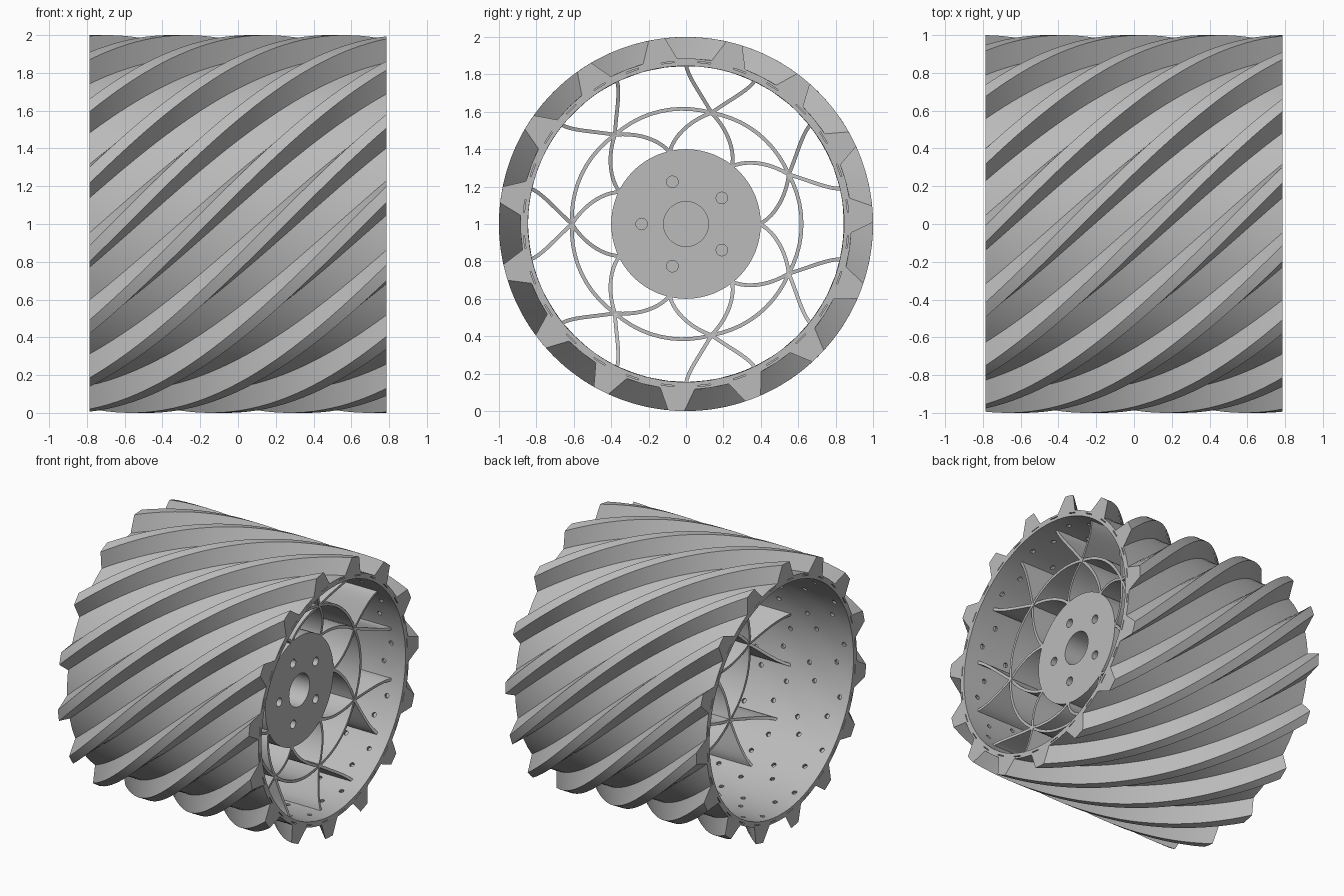
import bpy, bmesh
from math import sin, cos, pi, radians
from mathutils import Matrix, Vector

cube = bpy.data.objects.get("Cube")
if cube:
    bpy.data.objects.remove(cube)

HALF = pi / 4            # half the drum width
TEETH, SPOKES, BOLTS = 15, 7, 5
HUB_R, NODE_R, RIM_R, BASE_R, TIP_R = 0.4, 0.61, 0.845, 0.885, 1.0
FRONT_X, BACK_X = 0.505, 0.02

grey = bpy.data.materials.new("plain grey")
grey.use_nodes = True
grey.diffuse_color = (0.5, 0.5, 0.5, 1)
grey.node_tree.nodes["Principled BSDF"].inputs["Base Color"].default_value = (0.5, 0.5, 0.5, 1)


def polar(x, r, a):
    """Point at radius r and angle a around the axle."""
    return Vector((x, r * cos(a), 1 + r * sin(a)))


def make(name, bm):
    bmesh.ops.recalc_face_normals(bm, faces=bm.faces)
    mesh = bpy.data.meshes.new(name)
    bm.to_mesh(mesh)
    bm.free()
    mesh.materials.append(grey)
    obj = bpy.data.objects.new(name, mesh)
    bpy.context.collection.objects.link(obj)
    return obj


def smooth(obj):
    bpy.ops.object.select_all(action="DESELECT")
    obj.select_set(True)
    bpy.context.view_layer.objects.active = obj
    bpy.ops.object.shade_smooth_by_angle(angle=radians(30))


def cylinder(bm, centre, axis, radius, depth, sides):
    turn = Vector(axis).to_track_quat("Z", "Y").to_matrix().to_4x4()
    bmesh.ops.create_cone(bm, cap_ends=True, segments=sides, radius1=radius, radius2=radius,
                          depth=depth, matrix=Matrix.Translation(centre) @ turn)


def carve(obj, cutter):
    """Subtract the cutter, keep the result and drop the cutter."""
    cutter.hide_render = True
    mod = obj.modifiers.new("holes", "BOOLEAN")
    mod.operation, mod.solver, mod.object = "DIFFERENCE", "EXACT", cutter
    graph = bpy.context.evaluated_depsgraph_get()
    result = bpy.data.meshes.new_from_object(obj.evaluated_get(graph))
    obj.modifiers.clear()
    obj.data = result
    bpy.data.objects.remove(cutter)


# Drum: toothed section swept along a quarter-turn helix
section = []
for i in range(TEETH):
    for deg, r in ((-6, BASE_R), (-2.5, TIP_R), (0, TIP_R), (2.5, TIP_R), (6, BASE_R), (12, BASE_R)):
        section.append((radians(3 + i * 360 / TEETH + deg), r))
bm = bmesh.new()
STEPS = 32
outer, inner = [], []
for s in range(STEPS + 1):
    x = -HALF + 2 * HALF * s / STEPS
    twist = HALF - x
    outer.append([bm.verts.new(polar(x, r, a + twist)) for a, r in section])
    inner.append([bm.verts.new(polar(x, RIM_R, a + twist)) for a, r in section])
n = len(section)
for j in range(n):
    k = (j + 1) % n
    for ring in (outer, inner):
        for s in range(STEPS):
            bm.faces.new((ring[s][j], ring[s][k], ring[s + 1][k], ring[s + 1][j]))
    for s in (0, STEPS):
        bm.faces.new((outer[s][j], outer[s][k], inner[s][k], inner[s][j]))
drum = make("drum", bm)

# Blind screw holes inside the drum and thin slots in its end faces
bm = bmesh.new()
for i in range(2 * SPOKES):
    middle = pi + i * pi / SPOKES
    for side in (-1, 1):
        for row in range(7):
            x = -0.68 + 0.22 * row + 0.03 * side
            a = middle + side * radians(9 if row % 2 else 5)
            outward = polar(0, 1, a) - Vector((0, 0, 1))
            cylinder(bm, polar(x, RIM_R, a), outward, 0.017, 0.04, 10)
        for end in (-1, 1):
            a = middle + side * radians(6.4)
            place = Matrix.Translation(polar(end * HALF, 0.868, a)) @ Matrix.Rotation(a, 4, "X")
            bmesh.ops.create_cube(bm, size=1, matrix=place @ Matrix.Diagonal((0.04, 0.006, 0.07, 1)))
carve(drum, make("drum_hole_cutter", bm))
smooth(drum)

# Hub with blind axle and bolt holes
bm = bmesh.new()
cylinder(bm, ((FRONT_X + BACK_X) / 2, 0, 1), (1, 0, 0), HUB_R, FRONT_X - BACK_X, 64)
hub = make("hub", bm)
bm = bmesh.new()
cylinder(bm, (FRONT_X, 0, 1), (1, 0, 0), 0.12, 0.8, 40)
for i in range(BOLTS):
    cylinder(bm, polar(FRONT_X, 0.237, pi + i * 2 * pi / BOLTS), (1, 0, 0), 0.031, 0.8, 20)
carve(hub, make("hub_hole_cutter", bm))
smooth(hub)


# Spokes: curved fins meeting at seven nodes, deeper towards the rim
def fin(bm, path, half=0.01):
    """Raise a flat path of (radius, angle) into a thin wall with dished edges."""
    pts = [polar(0, r, a) for r, a in path]
    rows = []
    for i, p in enumerate(pts):
        along = pts[min(i + 1, len(pts) - 1)] - pts[max(i - 1, 0)]
        off = Vector((1, 0, 0)).cross(along).normalized() * half
        spread = path[i][0] ** 2 - HUB_R ** 2
        back, front = BACK_X - 0.55 * spread, FRONT_X + 0.32 * spread
        rows.append([bm.verts.new(p + d + Vector((x, 0, 0)))
                     for d, x in ((off, back), (off, front), (-off, front), (-off, back))])
    for a, b in zip(rows, rows[1:]):
        for j in range(4):
            k = (j + 1) % 4
            bm.faces.new((a[j], a[k], b[k], b[j]))
    bm.faces.new(rows[0])
    bm.faces.new(rows[-1])


bm = bmesh.new()
steps = [i / 10 for i in range(11)]
wedge = pi / SPOKES
for i in range(SPOKES):
    node = pi + 2 * wedge * i
    for side in (-1, 1):
        fin(bm, [(HUB_R - 0.01 + (NODE_R - HUB_R + 0.01) * u, node + side * wedge * (1 - u ** 1.25))
                 for u in steps])
        fin(bm, [(NODE_R + (RIM_R + 0.01 - NODE_R) * u, node + side * wedge / 2 * (1 - (1 - u) ** 1.6))
                 for u in steps])
    fin(bm, [(NODE_R + 0.008 * sin(pi * u), node + 2 * wedge * u) for u in steps])
smooth(make("spokes", bm))
